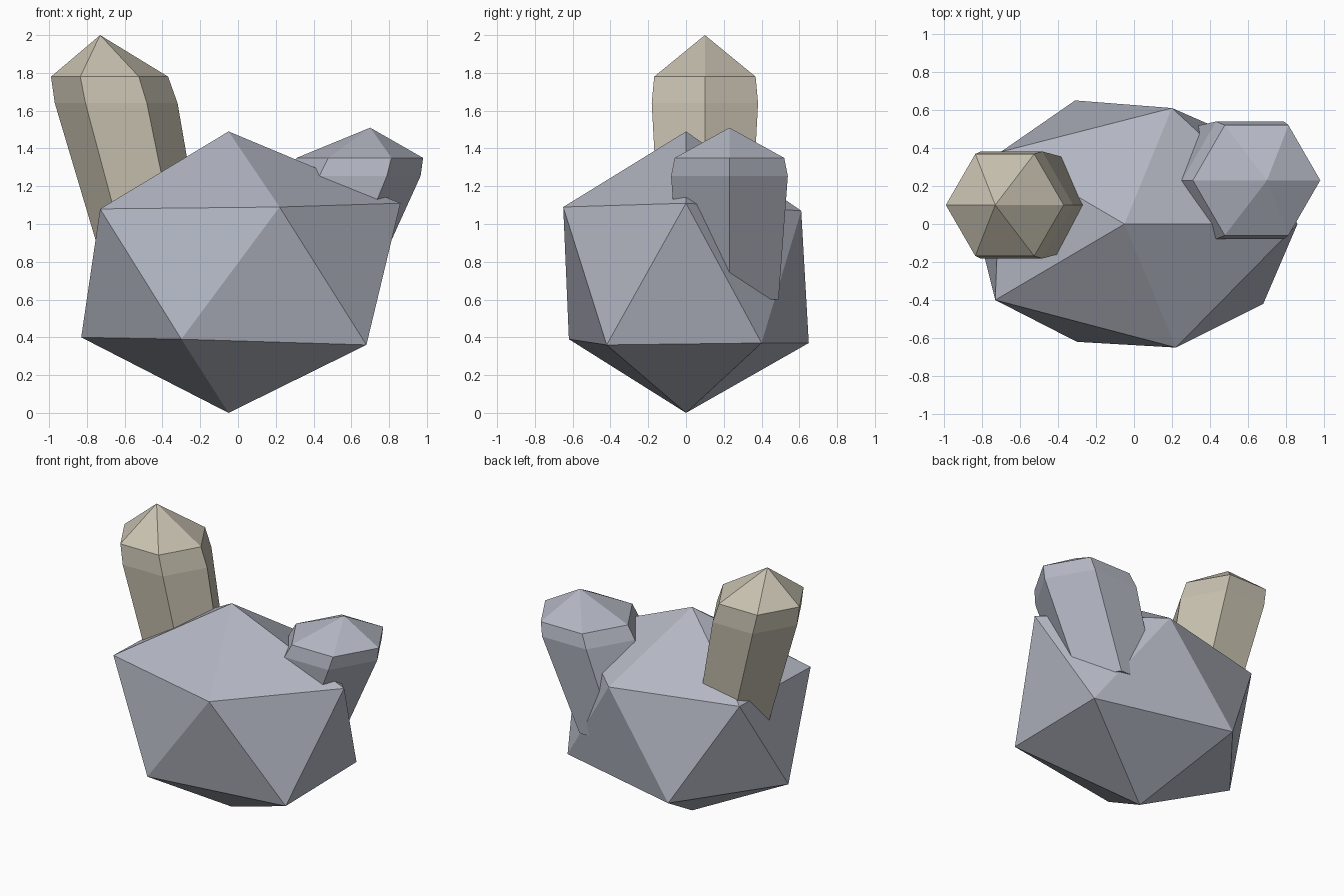
import bpy, bmesh
from math import cos, sin, pi

default = bpy.data.objects.get("Cube")
if default:
    bpy.data.objects.remove(default)


def make_material(name, rgb):
    mat = bpy.data.materials.new(name)
    mat.use_nodes = True
    color = (*rgb, 1.0)
    mat.diffuse_color = color
    mat.node_tree.nodes["Principled BSDF"].inputs["Base Color"].default_value = color
    return mat


def finish(name, bm, mat):
    bmesh.ops.recalc_face_normals(bm, faces=bm.faces[:])
    mesh = bpy.data.meshes.new(name)
    bm.to_mesh(mesh)
    bm.free()
    mesh.materials.append(mat)
    obj = bpy.data.objects.new(name, mesh)
    bpy.context.collection.objects.link(obj)
    return obj


def make_boulder(name, top, upper, lower, bottom, mat):
    """Twenty-sided rock: two caps joined by a zigzag belt."""
    bm = bmesh.new()
    t, b = bm.verts.new(top), bm.verts.new(bottom)
    u = [bm.verts.new(p) for p in upper]
    l = [bm.verts.new(p) for p in lower]
    n = len(u)
    for i in range(n):
        j = (i + 1) % n
        for tri in ((t, u[i], u[j]), (u[i], l[i], u[j]),
                    (l[i], l[j], u[j]), (b, l[j], l[i])):
            bm.faces.new(tri)
    return finish(name, bm, mat)


def make_crystal(name, tip, rings, mat, sides=6):
    """Leaning prism from level rings of (x, z, radius), capped by a point."""
    bm = bmesh.new()
    loops = [[bm.verts.new((x + r * cos(2 * pi * k / sides),
                            tip[1] + r * sin(2 * pi * k / sides), z))
              for k in range(sides)] for x, z, r in rings]
    point = bm.verts.new(tip)
    for k in range(sides):
        m = (k + 1) % sides
        bm.faces.new((point, loops[0][k], loops[0][m]))
        for a, b in zip(loops, loops[1:]):
            bm.faces.new((a[k], b[k], b[m], a[m]))
    bm.faces.new(loops[-1])
    return finish(name, bm, mat)


stone = make_material("blue grey stone", (0.45, 0.47, 0.54))
sand = make_material("pale sand crystal", (0.57, 0.53, 0.43))

# Main rock
make_boulder(
    "boulder", (-0.05, 0, 1.49),
    [(-0.73, -0.40, 1.08), (0.22, -0.65, 1.09), (0.86, 0, 1.11),
     (0.20, 0.61, 1.07), (-0.70, 0.38, 1.08)],
    [(-0.30, -0.62, 0.39), (0.68, -0.42, 0.36), (0.68, 0.40, 0.37),
     (-0.31, 0.65, 0.37), (-0.83, 0, 0.40)],
    (-0.05, 0, 0), stone)

# Tall crystal leaning to the right side
make_crystal("tall_crystal", (-0.73, 0.10, 2.0),
             [(-0.68, 1.78, 0.31), (-0.645, 1.64, 0.325), (-0.40, 0.6, 0.26)], sand)

# Short crystal leaning to the left side
make_crystal("short_crystal", (0.70, 0.23, 1.51),
             [(0.645, 1.35, 0.335), (0.61, 1.255, 0.357), (0.37, 0.6, 0.30)], stone)
